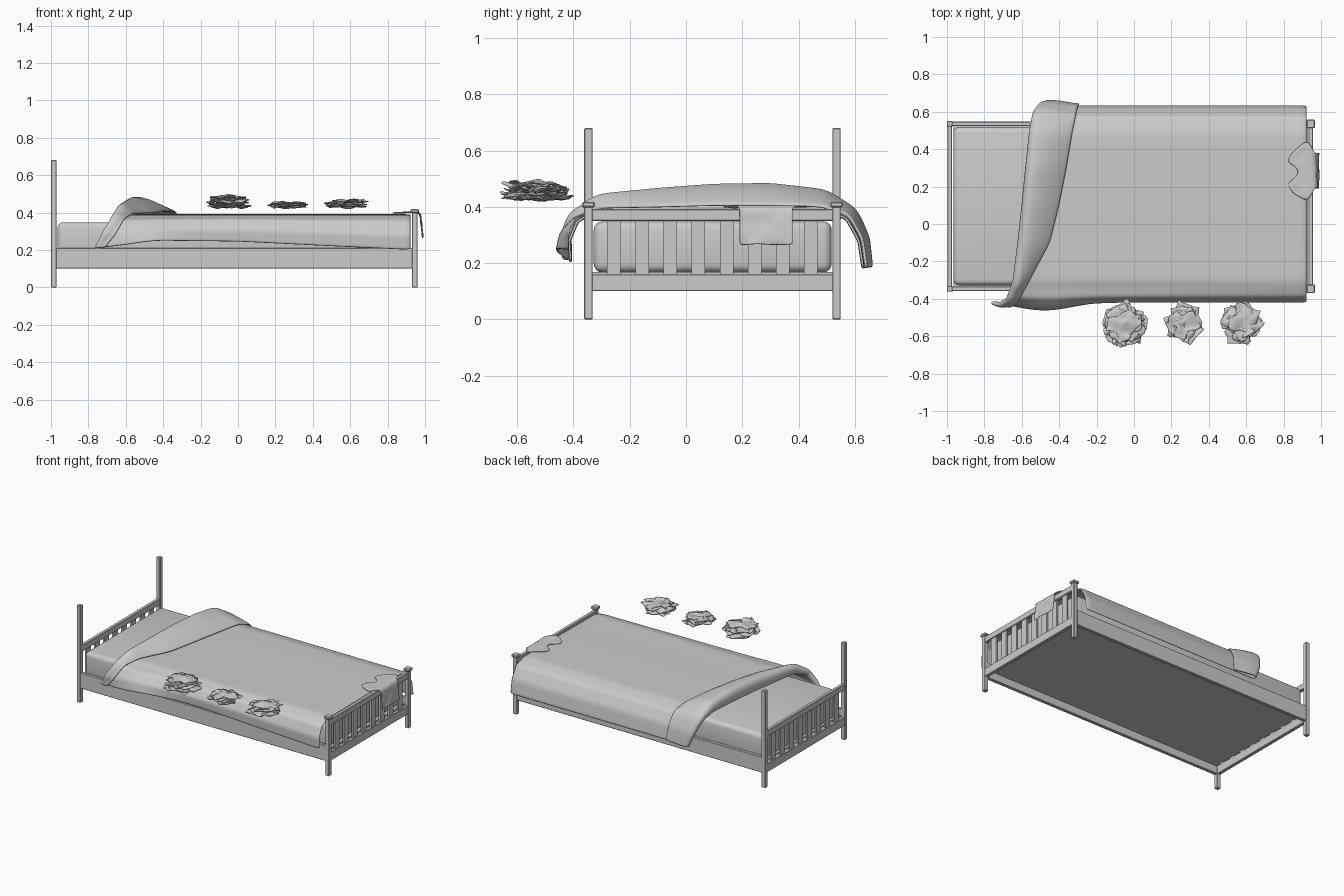
import bpy, bmesh, math, random
from mathutils import Vector, noise

if "Cube" in bpy.data.objects:
    bpy.data.objects.remove(bpy.data.objects["Cube"])

random.seed(4)


def finish(name, bm, smooth=True):
    bmesh.ops.recalc_face_normals(bm, faces=bm.faces)
    me = bpy.data.meshes.new(name)
    bm.to_mesh(me)
    bm.free()
    ob = bpy.data.objects.new(name, me)
    bpy.context.collection.objects.link(ob)
    if smooth:
        for p in me.polygons:
            p.use_smooth = True
    return ob


def box(name, x0, x1, y0, y1, z0, z1, bevel=0.003, seg=1):
    bm = bmesh.new()
    bmesh.ops.create_cube(bm, size=1)
    for v in bm.verts:
        v.co = Vector((x0 + (v.co.x + .5) * (x1 - x0),
                       y0 + (v.co.y + .5) * (y1 - y0),
                       z0 + (v.co.z + .5) * (z1 - z0)))
    if bevel:
        bmesh.ops.bevel(bm, geom=bm.edges[:], offset=bevel, segments=seg,
                        profile=.5, affect='EDGES')
    return finish(name, bm, seg > 1)


def interp(tab, x):
    if x <= tab[0][0]:
        return tab[0][1]
    for (a, b), (c, d) in zip(tab, tab[1:]):
        if x <= c:
            return b + (d - b) * (x - a) / (c - a)
    return tab[-1][1]


def even(vals):
    return [(i / (len(vals) - 1), v) for i, v in enumerate(vals)]


def sheet(name, rows, thick, levels=1):
    bm = bmesh.new()
    g = [[bm.verts.new(p) for p in r] for r in rows]
    for a, b in zip(g, g[1:]):
        for i in range(len(a) - 1):
            bm.faces.new((a[i], a[i + 1], b[i + 1], b[i]))
    ob = finish(name, bm)
    s = ob.modifiers.new("thickness", 'SOLIDIFY')
    s.thickness, s.offset = thick, 0
    if levels:
        u = ob.modifiers.new("smooth", 'SUBSURF')
        u.levels = u.render_levels = levels
    return ob


# Posts with caps at the foot
for y, side in ((-.347, "front"), (.535, "back")):
    box("head_post_" + side, -1, -.97, y - .015, y + .015, 0, .68)
    box("foot_post_" + side, .93, .96, y - .015, y + .015, 0, .402)
    box("foot_cap_" + side, .922, .968, y - .023, y + .023, .398, .418, .005)
    box("side_rail_" + side, -.975, .935, y - .012, y + .012, .10, .21)

# Slatted headboard and footboard
for x, end in ((-.985, "head"), (.945, "foot")):
    box(end + "_top_rail", x - .012, x + .012, -.335, .523, .35, .392)
    box(end + "_bottom_rail", x - .012, x + .012, -.335, .523, .10, .16)
    for i in range(8):
        y = -.256 + i * .1
        box(f"{end}_slat_{i}", x - .006, x + .006, y - .024, y + .024, .155, .355, 0)

# Base and mattress
box("bed_base", -.965, .93, -.335, .523, .155, .168, 0)
box("mattress", -.965, .92, -.328, .518, .167, .348, .03, 4)

# Blanket: cross-section swept along the bed, then folded back at the head
PY = even([-.41, -.415, -.385, -.30, -.1, .1, .3, .48, .57, .615, .63])
PZ = even([.22, .29, .355, .383, .383, .386, .386, .385, .36, .28, .18])
XL = even([-.75, -.71, -.66, -.62, -.59, -.565, -.545, -.53, -.52, -.49, -.45])
XR = even([-.71, -.65, -.61, -.56, -.45, -.40, -.36, -.33, -.31, -.30, -.29])
FH = even([.01, .02, .03, .06, .08, .092, .095, .075, .045, .035, .03])
HEM = [(-.76, -.01), (-.65, 0), (-.45, .03), (0, .025), (.5, 0), (.93, -.02)]
COLS = 40


def drape(t, x, off):
    e = .02
    dy = interp(PY, min(1, t + e)) - interp(PY, max(0, t - e))
    dz = interp(PZ, min(1, t + e)) - interp(PZ, max(0, t - e))
    n = math.hypot(dy, dz)
    f = max(0, 1 - t / .25)
    y = interp(PY, t) - off * dz / n - .05 * f * math.exp(-((x + .48) / .2) ** 2)
    z = interp(PZ, t) + off * dy / n + f * interp(HEM, x)
    return Vector((x, y, z))


ts = [i / COLS for i in range(COLS + 1)]
rows = [[drape(t, .925 + (interp(XL, t) - .925) * k / 26, 0) for t in ts]
        for k in range(27)]
for a in (-55, -20, 20, 55, 90):
    r = math.radians(a)
    rows.append([drape(t, interp(XL, t) - (.01 + .25 * interp(FH, t)) * math.cos(r),
                       interp(FH, t) * (1 + math.sin(r)) / 2) for t in ts])
for k in range(1, 8):
    b = k / 7
    rows.append([drape(t, interp(XL, t) + (interp(XR, t) - interp(XL, t)) * b,
                       max(.012, interp(FH, t) * (1 - .8 * b ** 1.6))) for t in ts])
sheet("blanket", rows, .012)

# Shirts: half width along the length gives shoulders, sleeves and body
WIDTH = [(0, .075), (.08, .115), (.25, .155), (.4, .15), (.47, .095), (1, .095)]


def shirt(name, length, scale, place, thick, levels):
    out = []
    for i in range(17):
        s = i / 16
        w = interp(WIDTH, s) * scale
        row = []
        for j in range(15):
            y = w * (j / 7 - 1)
            neck = max(0, 1 - (y / (.05 * scale)) ** 2) * max(0, 1 - s / .3)
            sleeve = .12 * max(0, abs(y) / scale - .1) / .05 * max(0, 1 - s)
            row.append(place((s + .18 * neck + sleeve * .5) * length, y))
        out.append(row)
    return sheet(name, out, thick, levels)


# Shirt hung over the footboard
OVER_X = [(0, .825), (.10, .925), (.115, .935), (.14, .965), (.155, .975), (.30, .99)]
OVER_Z = [(0, .397), (.10, .402), (.14, .402), (.158, .388), (.285, .265)]


def over_board(d, y):
    n = noise.noise(Vector((d * 22, y * 22, 3)))
    return Vector((interp(OVER_X, d) + .006 * n, y + .285 - .1 * max(0, .1 - d),
                   interp(OVER_Z, d) + .004 * n))


shirt("hung_shirt", .285, 1, over_board, .006, 1)

# Piles of crumpled shirts beside the bed
for p, (cx, cy, radius, height, count) in enumerate((
        (-.055, -.535, .135, .07, 9), (.26, -.53, .12, .036, 6), (.58, -.53, .128, .046, 6))):
    for k in range(count):
        ang = k * 2.4 + random.uniform(-.4, .4) + p
        lift = .432 + (height - .016) * k / (count - 1)
        sc = (1 - .25 * k / count) * radius / .135
        seed = random.uniform(0, 50)
        ox, oy = random.uniform(-.015, .015), random.uniform(-.015, .015)

        def crumple(d, y):
            n = noise.noise(Vector((d * 20, y * 20, seed)))
            m = noise.noise(Vector((d * 13, y * 13, seed + 9)))
            u, v = d - .1 * sc + .02 * m, y * .85 + .02 * n
            return Vector((cx + ox + u * math.cos(ang) - v * math.sin(ang),
                           cy + oy + u * math.sin(ang) + v * math.cos(ang),
                           lift + .016 * n + .006 * m))

        shirt(f"pile_{p}_shirt_{k}", .21 * sc, sc * .85, crumple, .004, 0)
